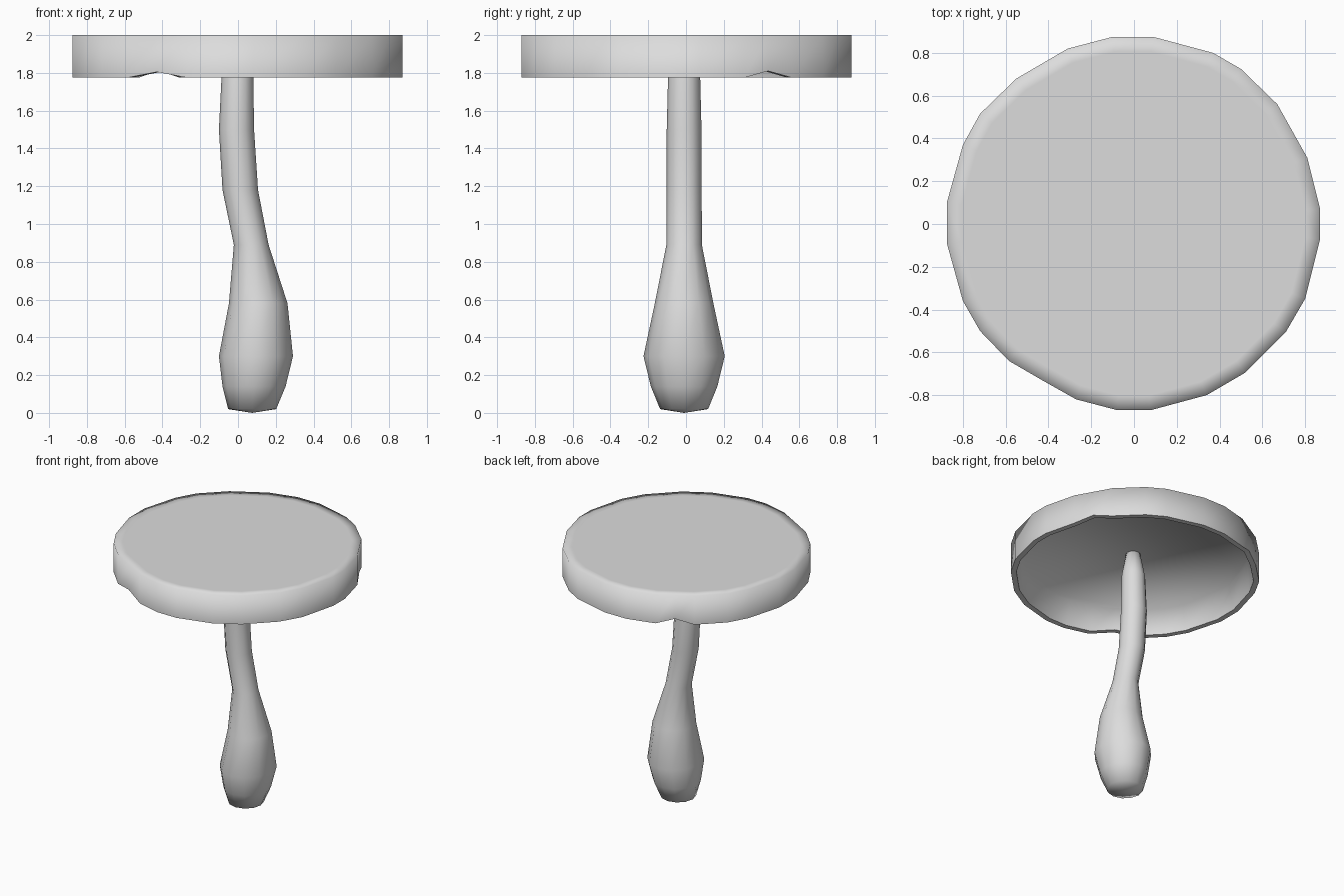
import bpy, bmesh, math

if "Cube" in bpy.data.objects:
    bpy.data.objects.remove(bpy.data.objects["Cube"])

grey = bpy.data.materials.new("light_grey")
grey.diffuse_color = (0.72, 0.72, 0.72, 1)
grey.use_nodes = True
grey.node_tree.nodes["Principled BSDF"].inputs["Base Color"].default_value = grey.diffuse_color


def loft(name, rings, first_tip=None, last_tip=None, sharp_rings=()):
    """Skin a stack of equal-length rings, closing the ends on flat caps or tips."""
    bm = bmesh.new()
    loops = [[bm.verts.new(p) for p in ring] for ring in rings]
    n = len(loops[0])
    for a, b in zip(loops, loops[1:]):
        for i in range(n):
            j = (i + 1) % n
            bm.faces.new((a[i], a[j], b[j], b[i]))
    for loop, tip in ((loops[0], first_tip), (loops[-1], last_tip)):
        if tip is None:
            bm.faces.new(loop)
        else:
            t = bm.verts.new(tip)
            for i in range(n):
                bm.faces.new((loop[i], loop[(i + 1) % n], t))
    bmesh.ops.recalc_face_normals(bm, faces=bm.faces)
    for f in bm.faces:
        f.smooth = True
    for r in sharp_rings:
        for i in range(n):
            bm.edges.get((loops[r][i], loops[r][(i + 1) % n])).smooth = False
    mesh = bpy.data.meshes.new(name)
    bm.to_mesh(mesh)
    bm.free()
    mesh.materials.append(grey)
    obj = bpy.data.objects.new(name, mesh)
    bpy.context.collection.objects.link(obj)
    return obj


# Cap outline, clockwise from the back; third value is the rim notch height
outline = [
    (-.10, .875, 0), (.09, .875, 0), (.37, .80, 0), (.50, .725, 0),
    (.67, .56, 0), (.74, .435, .035), (.81, .31, 0), (.87, .07, 0),
    (.87, -.07, 0), (.80, -.35, 0), (.71, -.505, 0), (.52, -.695, 0),
    (.34, -.80, 0), (.08, -.87, 0), (-.08, -.87, 0), (-.27, -.82, 0),
    (-.43, -.73, .03), (-.585, -.64, 0), (-.72, -.50, 0), (-.80, -.36, 0),
    (-.875, -.09, 0), (-.875, .10, 0), (-.80, .37, 0), (-.72, .515, 0),
    (-.55, .68, 0), (-.43, .75, .04), (-.31, .82, 0)]


def cap_ring(scale, z, notch=0):
    return [(x * scale, y * scale, z + h * notch) for x, y, h in outline]


# Flat-topped cap with upright wall, narrow lip and hollow underside
loft("mushroom_cap",
     [cap_ring(.92, 2.0), cap_ring(1, 2.0), cap_ring(1, 1.775, 1),
      cap_ring(.955, 1.775, 1), cap_ring(.91, 1.96)],
     sharp_rings=(2, 3))

# Bulbous bent stem: z, centre x, radius x, radius y
profile = [
    (.02, .075, .127, .127), (.14, .085, .167, .176), (.30, .095, .196, .215),
    (.58, .107, .155, .155), (.89, .07, .092, .094), (1.18, .012, .094, .093),
    (1.50, -.008, .093, .092), (1.78, -.003, .084, .085), (1.97, 0, .05, .05)]
SIDES = 12
loft("mushroom_stem",
     [[(cx + rx * math.cos(2 * math.pi * i / SIDES),
        -.01 + ry * math.sin(2 * math.pi * i / SIDES), z) for i in range(SIDES)]
      for z, cx, rx, ry in profile],
     first_tip=(.075, -.01, 0))
